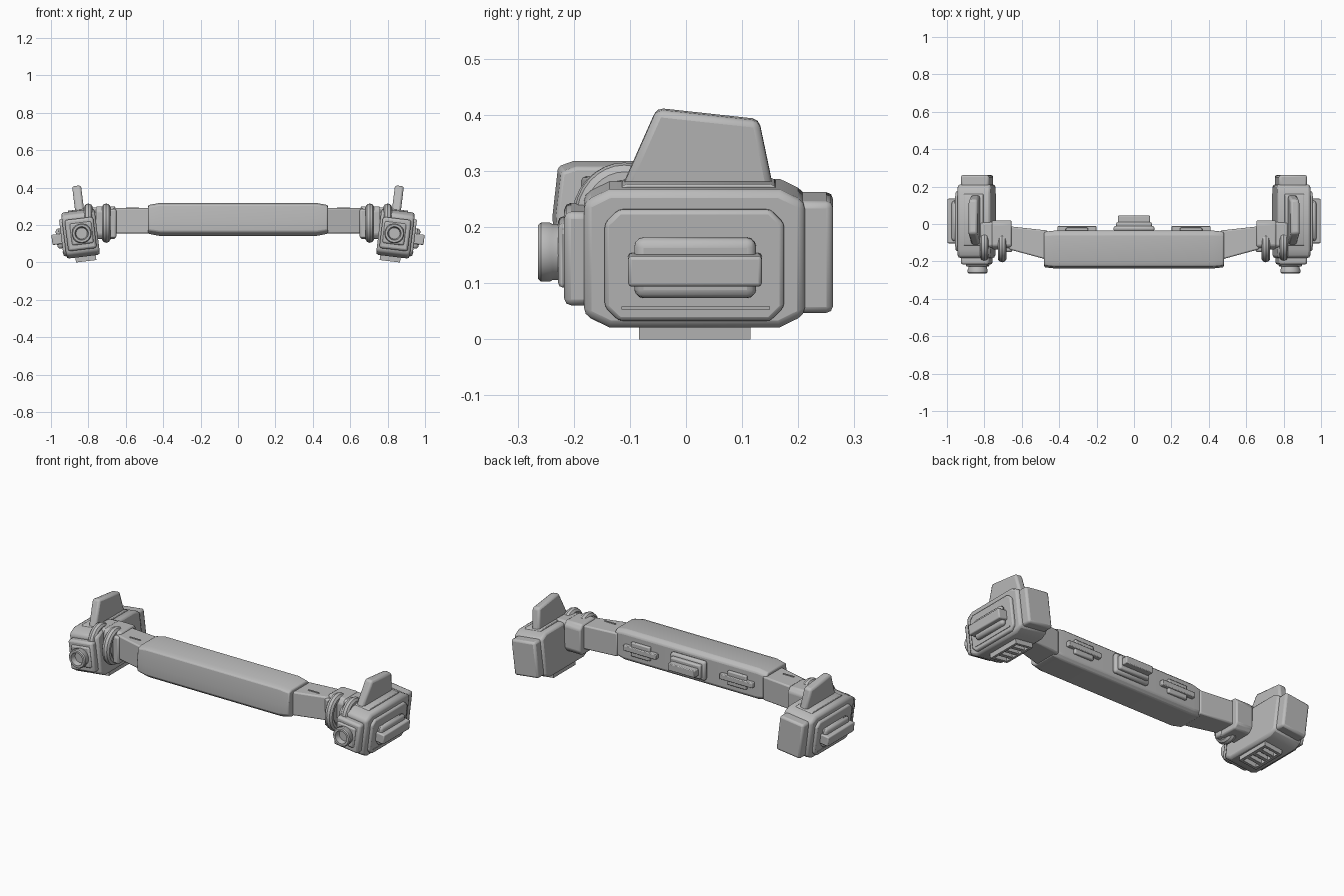
import bpy, bmesh, math
from mathutils import Vector, Matrix

if "Cube" in bpy.data.objects:
    bpy.data.objects.remove(bpy.data.objects["Cube"])

grey = bpy.data.materials.new("neutral grey")
grey.use_nodes = True
grey.diffuse_color = (0.5, 0.5, 0.5, 1)
grey.node_tree.nodes["Principled BSDF"].inputs["Base Color"].default_value = (0.5, 0.5, 0.5, 1)
parts = []

# Pods lean outward at the top around their own centre
PIVOT = Vector((0.84, 0, 0.155))
TILT = Matrix.Translation(PIVOT) @ Matrix.Rotation(math.radians(7), 4, 'Y') @ Matrix.Translation(-PIVOT)


def finish(bm, name, bevel=0, segments=2, side=1, tilt=False):
    if tilt:
        bm.transform(TILT)
    bm.transform(Matrix.Diagonal((side, 1, 1, 1)))
    bmesh.ops.recalc_face_normals(bm, faces=bm.faces)
    mesh = bpy.data.meshes.new(name)
    bm.to_mesh(mesh)
    bm.free()
    mesh.materials.append(grey)
    ob = bpy.data.objects.new(name, mesh)
    bpy.context.collection.objects.link(ob)
    if bevel:
        mod = ob.modifiers.new("edge_rounding", 'BEVEL')
        mod.width, mod.segments = bevel, segments
        mod.limit_method = 'ANGLE'
    parts.append(ob)


def loft(name, rings, **kw):
    """Skin a list of equally long point rings and cap both ends."""
    bm = bmesh.new()
    rows = [[bm.verts.new(p) for p in ring] for ring in rings]
    n = len(rows[0])
    for a, b in zip(rows, rows[1:]):
        for i in range(n):
            bm.faces.new((a[i], a[(i + 1) % n], b[(i + 1) % n], b[i]))
    bm.faces.new(rows[0])
    bm.faces.new(rows[-1])
    finish(bm, name, **kw)


def box(name, x, y, z, **kw):
    loft(name, [[(px, y[0], z[0]), (px, y[1], z[0]), (px, y[1], z[1]), (px, y[0], z[1])] for px in x], **kw)


def prism(name, profile, x, **kw):
    loft(name, [[(px, y, z) for y, z in profile] for px in x], **kw)


def octagon(y, z, cy, cz):
    return [(y[0], z[0] + cz), (y[0] + cy, z[0]), (y[1] - cy, z[0]), (y[1], z[0] + cz),
            (y[1], z[1] - cz), (y[1] - cy, z[1]), (y[0] + cy, z[1]), (y[0], z[1] - cz)]


def lathe(name, profile, x, z, **kw):
    """Turn (y, radius) points about a front-to-back axis."""
    rings = [[(x + r * math.cos(a), y, z + r * math.sin(a))
              for a in (math.tau * i / 32 for i in range(32))] for y, r in profile]
    loft(name, rings, **kw)


def hoop(name, x, y, z, ry, rz, half, thick, **kw):
    """Rounded strap standing in the side plane."""
    bm = bmesh.new()
    rows = []
    for i in range(32):
        a = math.tau * i / 32
        c, s = math.cos(a), math.sin(a)
        row = []
        for j in range(10):
            b = math.tau * j / 10
            k = math.cos(b) * thick
            row.append(bm.verts.new((x + math.sin(b) * half, y + c * (ry - thick + k),
                                     z + s * (rz - thick + k))))
        rows.append(row)
    for i in range(32):
        a, b = rows[i], rows[(i + 1) % 32]
        for j in range(10):
            bm.faces.new((a[j], a[(j + 1) % 10], b[(j + 1) % 10], b[j]))
    finish(bm, name, **kw)


# Central grip with narrowed ends
def grip_ring(x, s):
    cy, cz = -0.135, 0.23
    shape = [(-0.235, 0.165), (-0.205, 0.142), (-0.055, 0.142), (-0.035, 0.16),
             (-0.035, 0.30), (-0.055, 0.318), (-0.2, 0.318), (-0.228, 0.308), (-0.238, 0.22)]
    return [(x, cy + (y - cy) * (s + 1) / 2, cz + (z - cz) * s) for y, z in shape]


loft("grip", [grip_ring(-0.48, 0.87), grip_ring(-0.42, 1), grip_ring(0.42, 1), grip_ring(0.48, 0.87)],
     bevel=0.006)

# Buckle on the back of the grip
box("buckle_base", (-0.11, 0.11), (-0.04, -0.01), (0.175, 0.285), bevel=0.012)
box("buckle_step", (-0.095, 0.095), (-0.02, 0.01), (0.19, 0.27), bevel=0.008)
box("buckle_bar", (-0.085, 0.085), (0.0, 0.045), (0.21, 0.25), bevel=0.004)

for side, label in ((1, "left"), (-1, "right")):
    s = dict(side=side)
    t = dict(side=side, tilt=True)

    # Latches on the back of the grip
    box(label + "_latch_bar", (0.2, 0.41), (-0.04, -0.012), (0.215, 0.245), bevel=0.004, **s)
    box(label + "_latch_plate", (0.245, 0.365), (-0.04, -0.02), (0.19, 0.27), bevel=0.006, **s)

    # Tapering arm and its connector
    loft(label + "_arm", [[(x, a, 0.155), (x, b, 0.155), (x, b, 0.29), (x, a, 0.29)]
                          for x, a, b in ((0.46, -0.192, -0.035), (0.67, -0.135, -0.012))], bevel=0.008, **s)
    box(label + "_arm_ridge", (0.53, 0.6), (-0.125, -0.118), (0.285, 0.294), **s)
    prism(label + "_connector", octagon((-0.135, 0.02), (0.125, 0.3), 0.02, 0.025), (0.655, 0.76),
          bevel=0.008, **s)
    box(label + "_connector_cap", (0.7, 0.825), (-0.125, 0.01), (0.2, 0.295), bevel=0.015, **s)
    hoop(label + "_inner_hoop", 0.705, -0.11, 0.21, 0.095, 0.105, 0.024, 0.024, **s)
    hoop(label + "_outer_hoop", 0.8, -0.11, 0.215, 0.09, 0.1, 0.024, 0.024, **s)
    prism(label + "_hinge_disc", [(-0.11 + 0.075 * math.cos(math.tau * i / 24),
                                   0.21 + 0.085 * math.sin(math.tau * i / 24)) for i in range(24)],
          (0.69, 0.72), bevel=0.005, **s)
    box(label + "_connector_lug", (0.65, 0.69), (-0.15, -0.1), (0.13, 0.285), bevel=0.01, **s)

    # Pod shell with rear block and front plate
    prism(label + "_pod", octagon((-0.182, 0.212), (0.03, 0.278), 0.045, 0.022), (0.752, 0.932),
          bevel=0.014, **t)
    box(label + "_rear_block", (0.763, 0.915), (0.19, 0.262), (0.054, 0.255), bevel=0.012, **t)
    box(label + "_front_plate", (0.765, 0.918), (-0.217, -0.17), (0.068, 0.236), bevel=0.012, **t)
    prism(label + "_outer_panel", octagon((-0.145, 0.175), (0.044, 0.244), 0.025, 0.025), (0.92, 0.947),
          bevel=0.008, **t)
    prism(label + "_top_pad", octagon((-0.115, 0.16), (0.262, 0.284), 0.01, 0.005), (0.79, 0.895),
          bevel=0.003, **t)

    # Fin on top
    fin = [(-0.118, 0.262), (-0.052, 0.412), (0.13, 0.392), (0.157, 0.262)]
    prism(label + "_fin", fin, (0.808, 0.856), bevel=0.012, **t)

    # Side handle
    box(label + "_handle_pad", (0.94, 0.973), (-0.092, 0.125), (0.087, 0.196), bevel=0.018, segments=3, **t)
    box(label + "_handle_bar", (0.94, 0.998), (-0.103, 0.135), (0.112, 0.167), bevel=0.006, **t)
    box(label + "_panel_groove_strip", (0.94, 0.95), (-0.115, 0.15), (0.066, 0.071), **t)

    # Lens barrel with a hollow front
    box(label + "_lens_mount", (0.778, 0.894), (-0.228, -0.21), (0.097, 0.213), bevel=0.012, **t)
    lathe(label + "_lens", [(-0.2, 0.05), (-0.238, 0.05), (-0.243, 0.053), (-0.258, 0.053), (-0.264, 0.048),
                            (-0.264, 0.036), (-0.235, 0.03)], 0.836, 0.155, **t)

    # Vent frame underneath, with slats
    for y in (-0.084, 0.1):
        box(label + "_vent_end", (0.775, 0.885), (y, y + 0.015), (0.004, 0.04), **t)
    for x in (0.775, 0.87):
        box(label + "_vent_rail", (x, x + 0.015), (-0.084, 0.115), (0.004, 0.04), **t)
    for i in range(3):
        y = -0.045 + i * 0.047
        box(label + "_vent_slat", (0.785, 0.875), (y, y + 0.02), (0.008, 0.04), **t)

# Smooth shading with sharp edges kept
bpy.ops.object.select_all(action='DESELECT')
for ob in parts:
    ob.select_set(True)
bpy.context.view_layer.objects.active = parts[0]
bpy.ops.object.shade_smooth_by_angle(angle=math.radians(35))
